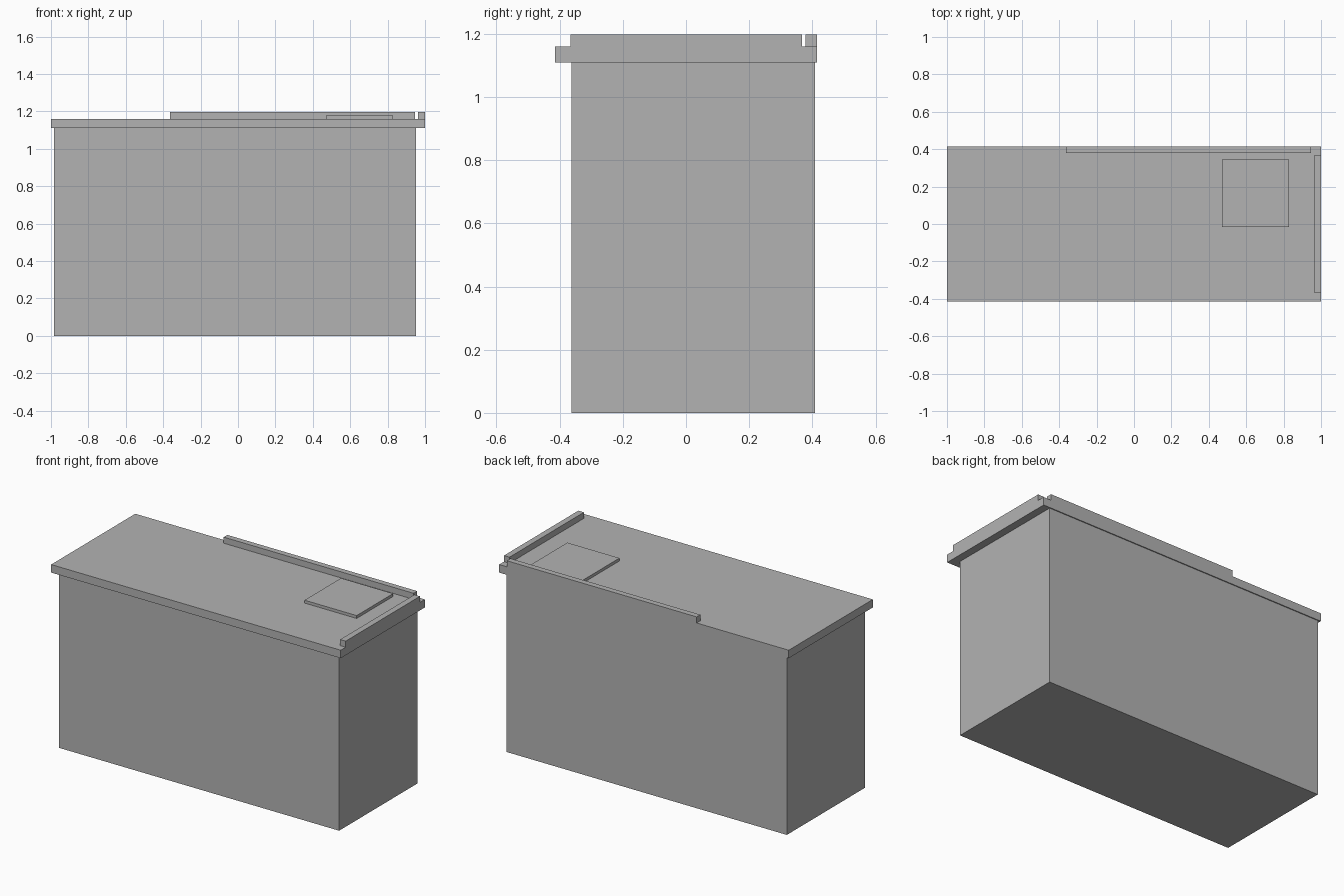
import bpy

cube = bpy.data.objects.get("Cube")
if cube:
    bpy.data.objects.remove(cube, do_unlink=True)

grey = bpy.data.materials.new("light grey")
grey.use_nodes = True
COLOUR = (0.45, 0.45, 0.45, 1)
grey.diffuse_color = COLOUR
grey.node_tree.nodes["Principled BSDF"].inputs["Base Color"].default_value = COLOUR


def box(name, x, y, z):
    """Box spanning the given (min, max) range on each axis."""
    spans = (x, y, z)
    bpy.ops.mesh.primitive_cube_add(size=1, location=[(a + b) / 2 for a, b in spans])
    obj = bpy.context.object
    obj.name = name
    obj.scale = [b - a for a, b in spans]
    bpy.ops.object.transform_apply(location=False, rotation=False, scale=True)
    obj.data.materials.append(grey)
    return obj


BASE_TOP, TOP = 1.11, 1.16
RIM_TOP = 1.198
DEPTH = 0.415

# Cabinet body, set back under the worktop
box("cabinet_body", (-0.983, 0.952), (-0.362, 0.409), (0, BASE_TOP))

# Overhanging worktop
box("worktop", (-1, 1), (-DEPTH, DEPTH), (BASE_TOP, TOP))

# Raised strips along the back and the left end
box("back_strip", (-0.364, 0.947), (0.379, DEPTH), (TOP, RIM_TOP))
box("end_strip", (0.962, 1), (-0.366, 0.367), (TOP, RIM_TOP))

# Thin square pad lying on the worktop
box("square_pad", (0.47, 0.83), (-0.015, 0.345), (TOP, 1.178))
